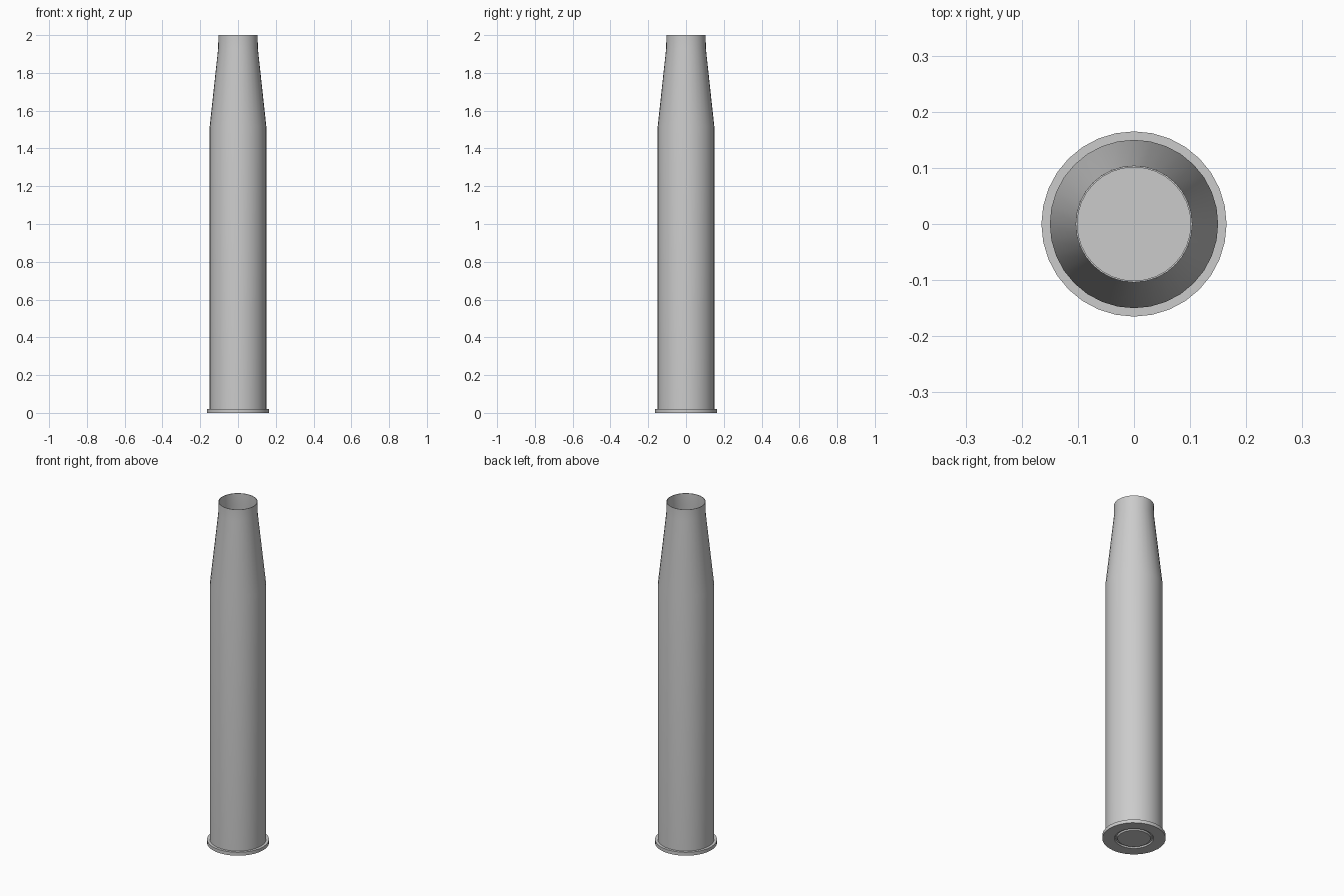
import bpy, bmesh, math

if "Cube" in bpy.data.objects:
    bpy.data.objects.remove(bpy.data.objects["Cube"])

SIDES = 32

def lathe(name, profile):
    """Spin an (r, z) profile around the z axis; r = 0 ends close to a point."""
    bm = bmesh.new()
    verts = [bm.verts.new((r, 0, z)) for r, z in profile]
    edges = [bm.edges.new(p) for p in zip(verts, verts[1:])]
    bmesh.ops.spin(bm, geom=verts + edges, cent=(0, 0, 0), axis=(0, 0, 1),
                   angle=math.tau, steps=SIDES, use_duplicate=False)
    bmesh.ops.remove_doubles(bm, verts=bm.verts, dist=1e-5)
    bmesh.ops.recalc_face_normals(bm, faces=bm.faces)
    mesh = bpy.data.meshes.new(name)
    bm.to_mesh(mesh)
    bm.free()
    obj = bpy.data.objects.new(name, mesh)
    bpy.context.collection.objects.link(obj)
    bpy.context.view_layer.objects.active = obj
    obj.select_set(True)
    bpy.ops.object.shade_smooth_by_angle(angle=math.radians(30))
    obj.select_set(False)
    return obj

# Hollow casing: grooved base, rim, body, shoulder, neck, then the inner wall and floor
lathe("shell_casing", [
    (0, 0), (0.086, 0), (0.09, 0.008), (0.098, 0.008), (0.102, 0),
    (0.165, 0), (0.165, 0.02), (0.15, 0.02),
    (0.15, 1.515), (0.105, 1.93), (0.104, 2.0),
    (0.101, 2.0), (0.102, 1.93), (0.147, 1.515),
    (0.147, 0.023), (0, 0.023),
])
